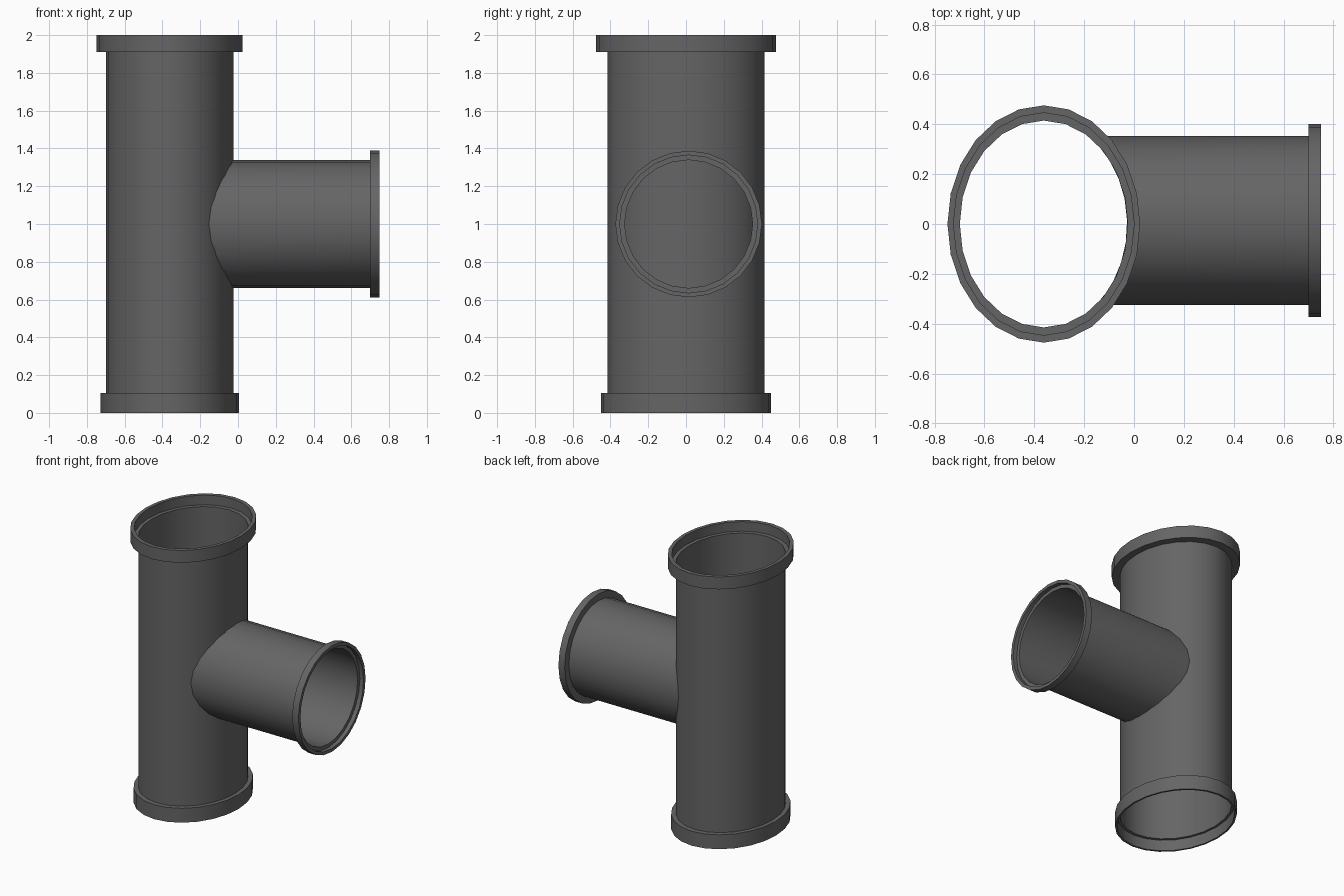
import bpy, bmesh, math
from mathutils import Vector

if "Cube" in bpy.data.objects:
    bpy.data.objects.remove(bpy.data.objects["Cube"])

SIDES = 24
CX, RX, RY = -0.362, 0.337, 0.415      # oval main pipe
BY, BZ, BR = 0.014, 1.0, 0.339         # round side branch

mat = bpy.data.materials.new("dark grey")
mat.diffuse_color = (0.13, 0.13, 0.13, 1)
mat.use_nodes = True
mat.node_tree.nodes["Principled BSDF"].inputs["Base Color"].default_value = mat.diffuse_color


def loft(name, rings, closed=False):
    """Skin a list of equal rings of points into one smooth sheet."""
    bm = bmesh.new()
    loops = [[bm.verts.new(p) for p in ring] for ring in rings]
    pairs = list(zip(loops, loops[1:]))
    if closed:
        pairs.append((loops[-1], loops[0]))
    for a, b in pairs:
        for i in range(SIDES):
            j = (i + 1) % SIDES
            bm.faces.new((a[i], a[j], b[j], b[i]))
    bmesh.ops.recalc_face_normals(bm, faces=bm.faces)
    mesh = bpy.data.meshes.new(name)
    bm.to_mesh(mesh)
    bm.free()
    mesh.materials.append(mat)
    obj = bpy.data.objects.new(name, mesh)
    bpy.context.collection.objects.link(obj)
    bpy.ops.object.select_all(action='DESELECT')
    obj.select_set(True)
    bpy.context.view_layer.objects.active = obj
    bpy.ops.object.shade_smooth_by_angle(angle=math.radians(35))
    return obj


ANGLES = [2 * math.pi * i / SIDES for i in range(SIDES)]


def oval(rx, ry, z):
    return [Vector((CX + rx * math.cos(a), ry * math.sin(a), z)) for a in ANGLES]


def disc(r, x):
    return [Vector((x, BY + r * math.cos(a), BZ + r * math.sin(a))) for a in ANGLES]


def collar(name, ring, outer, lip, bore, back, ledge, end):
    """Socket collar: outer wall, thin lip and a recessed ledge around the bore."""
    profile = [(bore, back), (outer, back), (outer, end),
               (lip, end), (lip, ledge), (bore, ledge)]
    return loft(name, [ring(r, t) for r, t in profile], closed=True)


# Main pipe
loft("main_pipe", [oval(RX, RY, 0.08), oval(RX, RY, 1.93)])


# Collars follow the oval pipe at a scaled size
def scaled_oval(s, z):
    return oval(RX * s, RY * s, z)


collar("top_collar", scaled_oval, 1.147, 1.075, 1.0, 1.91, 1.93, 2.0)
collar("bottom_collar", scaled_oval, 1.087, 1.05, 1.0, 0.105, 0.08, 0.0)

# Side branch, its root trimmed to the curve of the main pipe
root = disc(BR, 0)
for p in root:
    p.x = CX + RX * 0.992 * math.sqrt(1 - (p.y / RY) ** 2)
loft("side_branch", [root, disc(BR, 0.72)])
collar("branch_collar", disc, 0.388, 0.365, BR, 0.70, 0.72, 0.75)
